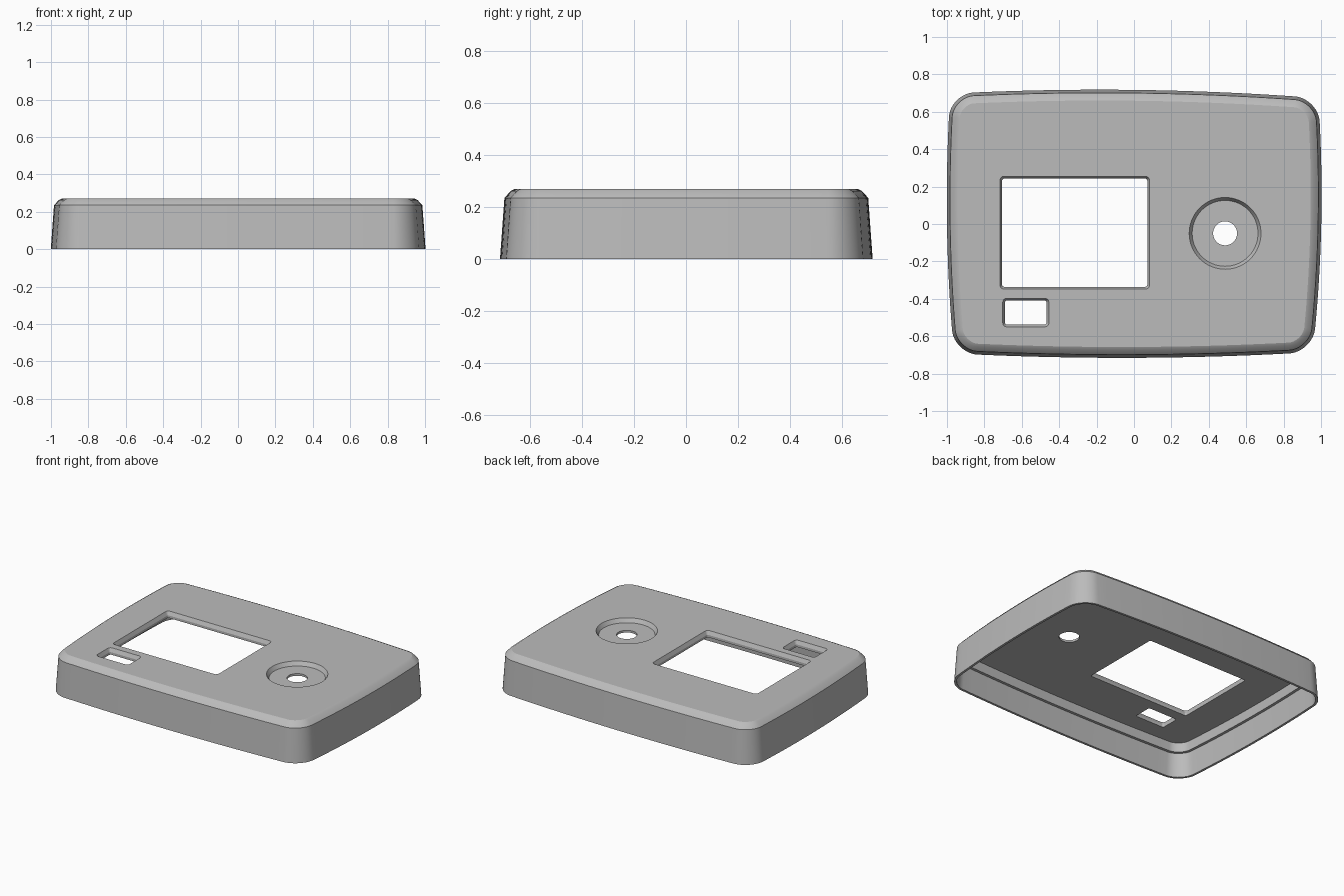
import bpy, bmesh, math
from mathutils import Vector

if "Cube" in bpy.data.objects:
    bpy.data.objects.remove(bpy.data.objects["Cube"])

grey = bpy.data.materials.new("plastic grey")
grey.diffuse_color = (0.5, 0.5, 0.5, 1)
grey.use_nodes = True
grey.node_tree.nodes["Principled BSDF"].inputs["Base Color"].default_value = grey.diffuse_color


def outline():
    """Closed counter-clockwise rim: four bowed sides joined by round corners."""
    corners = [Vector(p) for p in ((-0.962, -0.692), (0.955, -0.685), (0.985, 0.673), (-0.982, 0.697))]
    bows = (0.027, 0.031, 0.032, 0.028)
    sides = []
    for i in range(4):
        a, b = corners[i], corners[(i + 1) % 4]
        d = b - a
        out = Vector((d.y, -d.x)).normalized()
        trim = 0.125 / d.length
        ts = [trim + (1 - 2 * trim) * k / 24 for k in range(25)]
        sides.append([a + d * t + out * bows[i] * 4 * t * (1 - t) for t in ts])
    pts = []
    for i in range(4):
        s, n = sides[i], sides[(i + 1) % 4]
        pts += s
        # rounded corner between this side and the next
        p0, p3 = s[-1], n[0]
        t0, t3 = (s[-1] - s[-2]).normalized(), (n[1] - n[0]).normalized()
        h = 0.067
        p1, p2 = p0 + t0 * h, p3 - t3 * h
        for k in range(1, 12):
            t = k / 12
            u = 1 - t
            pts.append(p0 * u**3 + p1 * 3 * u * u * t + p2 * 3 * u * t * t + p3 * t**3)
    return pts


def inset(pts, d):
    res = []
    for i, p in enumerate(pts):
        t = (pts((i + 1) % len(pts)) if callable(pts) else pts[(i + 1) % len(pts)]) - pts[i - 1]
        res.append(p + Vector((-t.y, t.x)).normalized() * d)
    return res


def loft(name, rings):
    """Solid through a stack of equal-length rings, capped at both ends."""
    bm = bmesh.new()
    loops = [[bm.verts.new((p[0], p[1], z)) for p in ring] for ring, z in rings]
    n = len(loops[0])
    for a, b in zip(loops, loops[1:]):
        for i in range(n):
            j = (i + 1) % n
            bm.faces.new((a[i], a[j], b[j], b[i]))
    bm.faces.new(loops[0])
    bm.faces.new(loops[-1])
    bmesh.ops.recalc_face_normals(bm, faces=bm.faces)
    me = bpy.data.meshes.new(name)
    bm.to_mesh(me)
    bm.free()
    ob = bpy.data.objects.new(name, me)
    bpy.context.collection.objects.link(ob)
    me.materials.append(grey)
    return ob


def rounded_rect(x0, x1, y0, y1, r):
    centres = ((x1 - r, y1 - r), (x0 + r, y1 - r), (x0 + r, y0 + r), (x1 - r, y0 + r))
    return [(cx + r * math.cos(a), cy + r * math.sin(a))
            for q, (cx, cy) in enumerate(centres)
            for a in [math.pi / 2 * (q + k / 6) for k in range(7)]]


def circle(r, n=64):
    return [(0.487 + r * math.cos(2 * math.pi * k / n), -0.05 + r * math.sin(2 * math.pi * k / n))
            for k in range(n)]


def window(name, x0, x1, y0, y1):
    """Opening that flares towards the top face."""
    g = 0.012
    small = rounded_rect(x0 + g, x1 - g, y0 + g, y1 - g, 0.012)
    big = rounded_rect(x0, x1, y0, y1, 0.022)
    return loft(name, [(small, 0.15), (small, 0.245), (big, 0.27), (big, 0.33)])


# Outer body with drafted walls and a softened top edge
rim = outline()
cover = loft("cover_shell", [(rim, 0), (inset(rim, 0.017), 0.235),
                             (inset(rim, 0.042), 0.262), (inset(rim, 0.058), 0.27)])

# Hollow inside with a step part way up the wall
cutters = [
    loft("cavity_cutter", [(inset(rim, 0.016), -0.05), (inset(rim, 0.016), 0), (inset(rim, 0.027), 0.165),
                           (inset(rim, 0.046), 0.165), (inset(rim, 0.05), 0.228)]),
    window("display_window_cutter", -0.717, 0.083, -0.348, 0.255),
    window("small_window_cutter", -0.702, -0.455, -0.55, -0.397),
    # Dial dish and shaft hole
    loft("dial_dish_cutter", [(circle(0.176), 0.243), (circle(0.192), 0.27), (circle(0.192), 0.33)]),
    loft("shaft_hole_cutter", [(circle(0.064), 0.15), (circle(0.064), 0.33)]),
]
for c in cutters:
    m = cover.modifiers.new(c.name, 'BOOLEAN')
    m.operation, m.solver, m.object = 'DIFFERENCE', 'EXACT', c
bpy.context.view_layer.update()

# Bake the cuts and remove the helpers
final = bpy.data.meshes.new_from_object(cover.evaluated_get(bpy.context.evaluated_depsgraph_get()))
cover.modifiers.clear()
cover.data = final
for c in cutters:
    bpy.data.objects.remove(c)

bpy.context.view_layer.objects.active = cover
cover.select_set(True)
bpy.ops.object.shade_smooth_by_angle(angle=math.radians(25))
